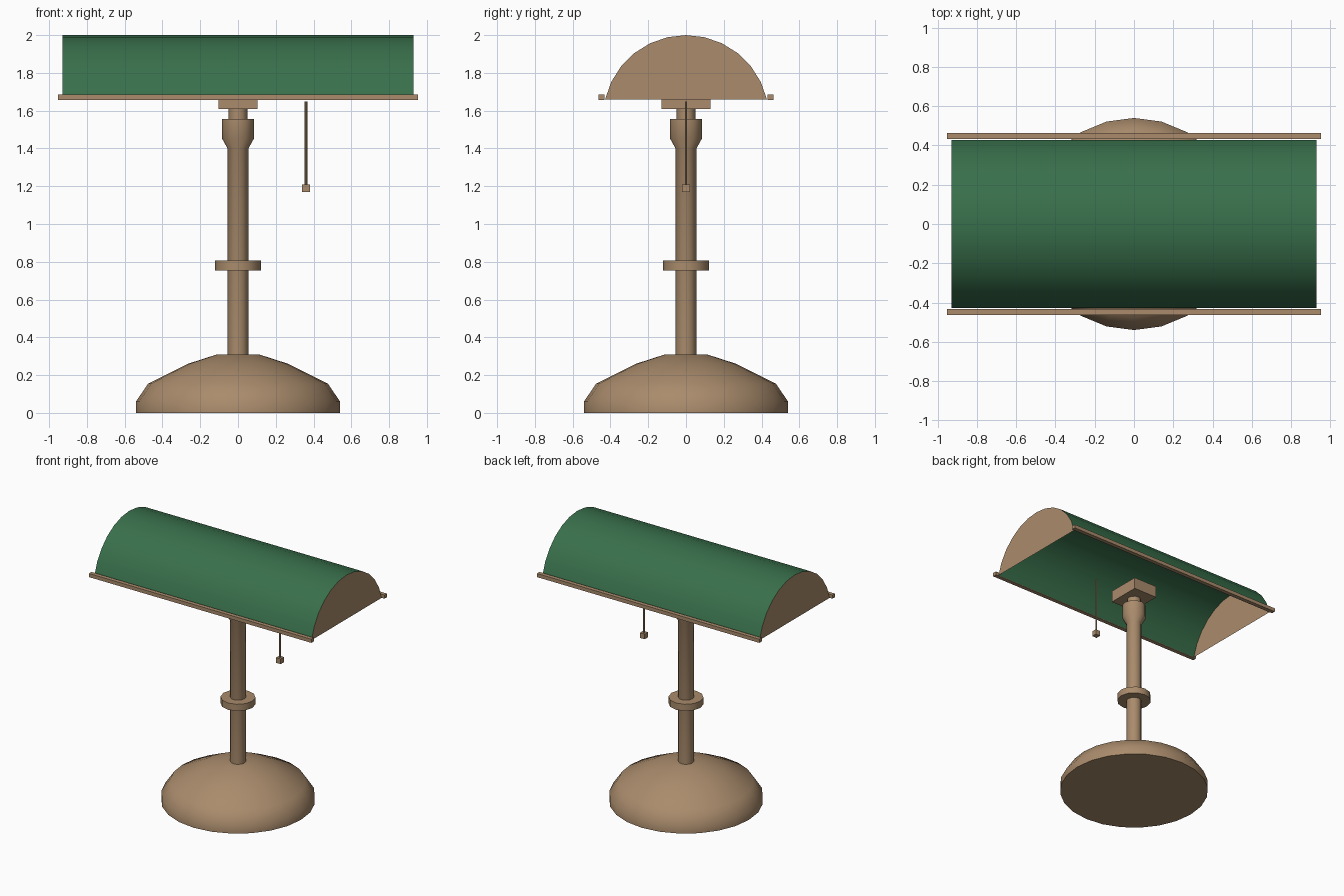
import bpy, bmesh, math

if "Cube" in bpy.data.objects:
    bpy.data.objects.remove(bpy.data.objects["Cube"])


def material(name, rgb):
    m = bpy.data.materials.new(name)
    m.diffuse_color = (*rgb, 1)
    m.use_nodes = True
    m.node_tree.nodes["Principled BSDF"].inputs["Base Color"].default_value = m.diffuse_color
    return m


BRASS = material("aged_brass", (0.40, 0.26, 0.15))
GREEN = material("green_glass", (0.04, 0.16, 0.07))


def finish(name, bm, mat, angle=30):
    bmesh.ops.recalc_face_normals(bm, faces=bm.faces)
    me = bpy.data.meshes.new(name)
    bm.to_mesh(me)
    bm.free()
    me.materials.append(mat)
    ob = bpy.data.objects.new(name, me)
    bpy.context.collection.objects.link(ob)
    bpy.ops.object.select_all(action='DESELECT')
    ob.select_set(True)
    bpy.context.view_layer.objects.active = ob
    if angle:
        bpy.ops.object.shade_smooth_by_angle(angle=math.radians(angle))
    return ob


def lathe(name, profile, sides, mat=BRASS, x=0, angle=35):
    """Closed turned part from (radius, z) points."""
    bm = bmesh.new()
    rings = [[bm.verts.new((x + r * math.cos(2 * math.pi * i / sides),
                            r * math.sin(2 * math.pi * i / sides), z))
              for i in range(sides)] for r, z in profile]
    for a, b in zip(rings, rings[1:]):
        for i in range(sides):
            j = (i + 1) % sides
            bm.faces.new((a[i], a[j], b[j], b[i]))
    bm.faces.new(rings[0])
    bm.faces.new(rings[-1])
    return finish(name, bm, mat, angle)


def box(name, lo, hi, mat=BRASS):
    bm = bmesh.new()
    bmesh.ops.create_cube(bm, size=1)
    for v in bm.verts:
        v.co = [(a + b) / 2 + c * (b - a) for a, b, c in zip(lo, hi, v.co)]
    return finish(name, bm, mat, 0)


# Domed base, stem with flared socket, collar and neck
lathe("base", [(0.54, 0), (0.54, 0.06), (0.476, 0.155), (0.265, 0.26), (0.11, 0.31)], 24, angle=40)
lathe("stem", [(0.055, 0.29), (0.055, 1.40), (0.086, 1.455), (0.086, 1.555)], 12)
lathe("collar", [(0.123, 0.755), (0.123, 0.807)], 12)
lathe("neck", [(0.05, 1.54), (0.05, 1.62)], 12)
box("mount_block", (-0.102, -0.13, 1.61), (0.102, 0.13, 1.70))

# Shade: circular arc swept along x, with flat end caps
R, CZ, HALF, SEGS, LEN = 0.44, 1.56, math.radians(77), 12, 0.93
arc = []
for i in range(SEGS + 1):
    t = -HALF + 2 * HALF * i / SEGS
    arc.append((R * math.sin(t), CZ + R * math.cos(t)))

bm = bmesh.new()
left, right = [[bm.verts.new((x, y, z)) for y, z in arc] for x in (-LEN, LEN)]
for i in range(SEGS):
    bm.faces.new((left[i], left[i + 1], right[i + 1], right[i]))
finish("shade", bm, GREEN)

for side, s in (("left", -1), ("right", 1)):
    bm = bmesh.new()
    bm.faces.new([bm.verts.new((s * LEN, y, z)) for y, z in arc])
    finish(side + "_end_cap", bm, BRASS, 0)

# Rails along the lower edges of the shade
for side, s in (("front", -1), ("back", 1)):
    y = sorted((s * 0.432, s * 0.463))
    box(side + "_rail", (-0.952, y[0], 1.657), (0.952, y[1], 1.685))

# Pull cord and its square knob
lathe("pull_cord", [(0.007, 1.19), (0.007, 1.648)], 6, x=0.36)
box("pull_knob", (0.34, -0.02, 1.17), (0.38, 0.02, 1.21))
